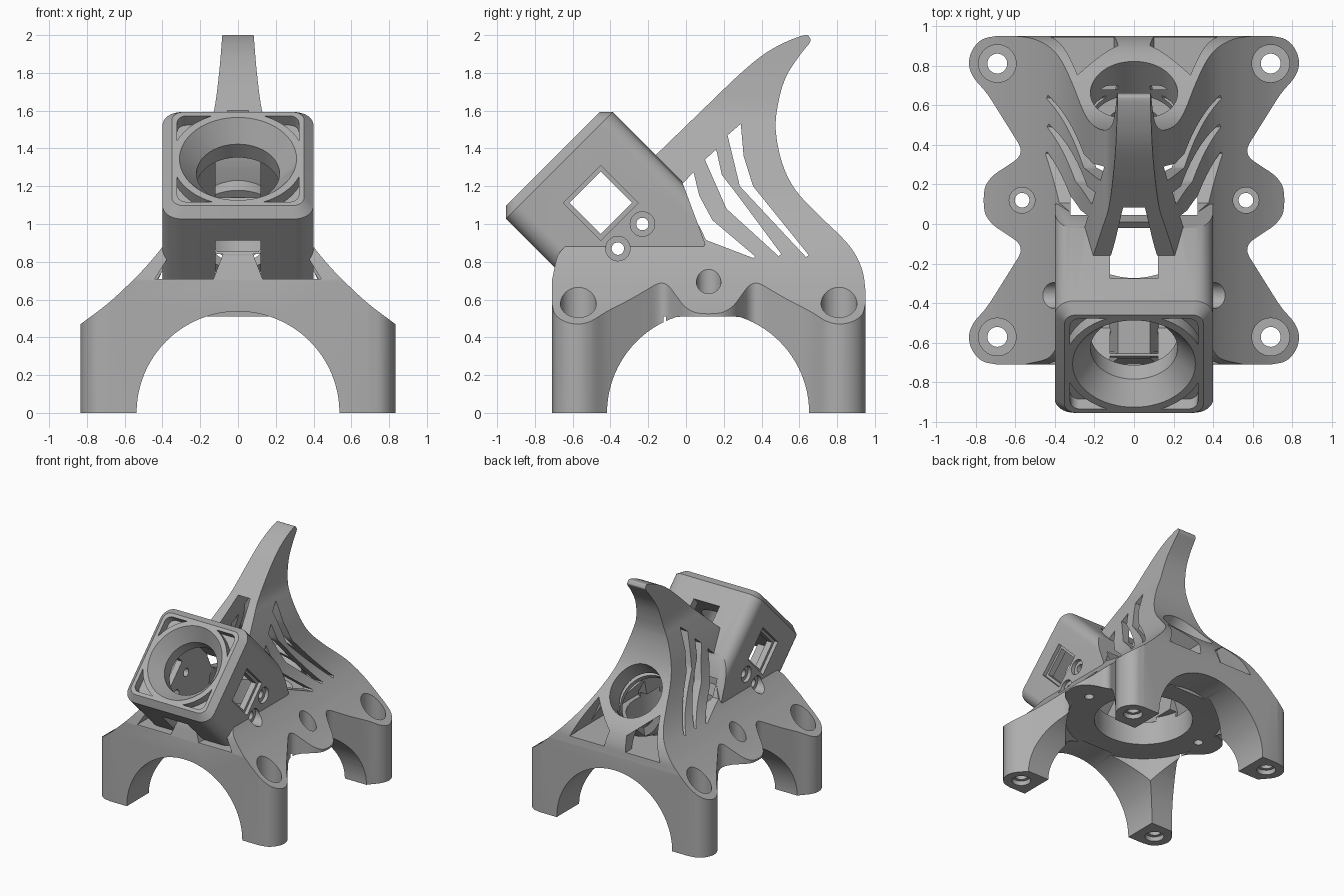
import bpy, bmesh
from math import pi, cos, sin
from mathutils import Matrix, Vector

default = bpy.data.objects.get("Cube")
if default:
    bpy.data.objects.remove(default, do_unlink=True)

# Camera frame: local x = sideways, y = housing top, z = lens axis
TILT = Matrix.Rotation(pi / 4, 4, 'X')
AXIS_V = 0.452
FLAT = Matrix.Identity(4)


def finish(name, bm, matrix):
    bmesh.ops.recalc_face_normals(bm, faces=bm.faces)
    bm.transform(matrix)
    mesh = bpy.data.meshes.new(name)
    bm.to_mesh(mesh)
    bm.free()
    obj = bpy.data.objects.new(name, mesh)
    bpy.context.collection.objects.link(obj)
    return obj


def loft(name, sections, place, matrix=FLAT):
    """Skin a stack of (2D loop, height) sections and cap both ends."""
    bm = bmesh.new()
    rings = [[bm.verts.new(place(a, b, h)) for a, b in loop] for loop, h in sections]
    n = len(rings[0])
    for low, high in zip(rings, rings[1:]):
        for i in range(n):
            j = (i + 1) % n
            bm.faces.new((low[i], low[j], high[j], high[i]))
    bm.faces.new(rings[0])
    bm.faces.new(rings[-1])
    return finish(name, bm, matrix)


PLACE = {'X': lambda a, b, h: (h, a, b),
         'Y': lambda a, b, h: (a, h, b),
         'Z': lambda a, b, h: (a, b, h)}


def prism(name, loop, lo, hi, axis, matrix=FLAT):
    return loft(name, [(loop, lo), (loop, hi)], PLACE[axis], matrix)


def circle(r, a=0, b=0, n=64):
    return [(a + r * cos(2 * pi * i / n), b + r * sin(2 * pi * i / n)) for i in range(n)]


def rounded(half, r, b=0, n=8):
    """Rounded square centred on (0, b)."""
    loop = []
    for k, (sx, sy) in enumerate(((1, 1), (-1, 1), (-1, -1), (1, -1))):
        for i in range(n + 1):
            t = (k + i / n) * pi / 2
            loop.append((sx * (half - r) + r * cos(t), b + sy * (half - r) + r * sin(t)))
    return loop


def rect(a0, a1, b0, b1):
    return [(a0, b0), (a1, b0), (a1, b1), (a0, b1)]


def spline(pts, steps=5):
    """Smooth curve through the points."""
    p = [Vector(q) for q in pts]
    p = [2 * p[0] - p[1]] + p + [2 * p[-1] - p[-2]]
    out = []
    for a, b, c, d in zip(p, p[1:], p[2:], p[3:]):
        for i in range(steps):
            t = i / steps
            out.append(tuple(0.5 * (2 * b + (c - a) * t + (2 * a - 5 * b + 4 * c - d) * t * t
                                    + (3 * b - a - 3 * c + d) * t ** 3)))
    return out + [tuple(pts[-1])]


def mirrored(pts):
    return pts + [(-x, z) for x, z in reversed(pts)]


def combine(target, tool, op='DIFFERENCE'):
    mod = target.modifiers.new("combine", 'BOOLEAN')
    mod.operation, mod.solver, mod.object = op, 'EXACT', tool
    bpy.context.view_layer.update()
    bpy.context.view_layer.objects.active = target
    bpy.ops.object.modifier_apply(modifier=mod.name)
    bpy.data.objects.remove(tool, do_unlink=True)


# Outer shell: side profile with the swept fin, front profile, plan outline
back = spline([(.95, .65), (.935, .75), (.89, .85), (.82, .935), (.70, 1.05), (.58, 1.18),
               (.51, 1.32), (.475, 1.5), (.49, 1.65), (.53, 1.78), (.6, 1.89), (.655, 1.96),
               (.655, 1.985), (.63, 2), (.52, 1.96), (.4, 1.89), (.27, 1.78), (.15, 1.665)])
nose = [(.1, .89)] + spline([(-.63, .89), (-.68, .83), (-.71, .7)])
side = [(.95, 0)] + back + [(-.16, 1.365), (0, 1.2)] + nose + [(-.71, 0)]
body = prism("canopy_body", side, -1, 1, 'X')

flank = spline([(.84, .465), (.7, .57), (.6, .66), (.5, .76), (.4, .88), (.33, 1), (.27, 1.15),
                (.21, 1.35), (.16, 1.5), (.125, 1.61), (.1, 1.8), (.083, 2)])
front = mirrored([(.84, -.1)] + flank + [(.08, 2.1)])
combine(body, prism("front_shape", front, -2, 2, 'Y'), 'INTERSECT')

edge = spline([(.69, .95), (.765, .932), (.815, .88), (.833, .81), (.81, .74), (.74, .655),
               (.66, .53), (.61, .45), (.58, .4), (.572, .365), (.59, .33), (.645, .29), (.71, .245),
               (.75, .19), (.76, .12)])
edge += [(x, .24 - y) for x, y in reversed(edge[:-1])]
combine(body, prism("plan_shape", mirrored(edge), -1, 3, 'Z'), 'INTERSECT')

# Hollow above the deck, leaving a collar for the rear port
inner = spline([(.425, .71), (.32, .88), (.25, 1.02), (.19, 1.2), (.115, 1.37), (.055, 1.6)])
hollow = prism("hollow", mirrored(inner), -1.5, 1.5, 'Y')
inner_back = spline([(.87, .7), (.82, .78), (.72, .88), (.6, 1), (.48, 1.12), (.4, 1.3), (.36, 1.5), (.3, 1.7)])
combine(hollow, prism("hollow_side", inner_back + [(-.64, 1.7), (-.64, .7)], -1, 1, 'X'), 'INTERSECT')
combine(hollow, prism("collar", circle(.27, 0, .3), 1, 1.6, 'Y', TILT))
combine(body, hollow)
combine(body, prism("rear_port", circle(.22, 0, .3), .8, 1.7, 'Y', TILT))

# Leg arches, and the round flat-topped bay under the deck
end_arch = circle(.537, 0, 0, 96)
combine(body, prism("front_arch", end_arch, -2, -.45, 'Y'))
combine(body, prism("rear_arch", end_arch, .68, 2, 'Y'))
combine(body, prism("middle_arch", [(x, min(z, .51)) for x, z in end_arch], -.5, .7, 'Y'))
side_arch = [(y, min(z, .51)) for y, z in circle(.535, .117, 0, 96)]
combine(body, prism("side_arch", side_arch, -2, 2, 'X'))
combine(body, prism("under_bay", circle(.62, 0, .117, 96), -1, .51, 'Z'))

# Chevron cooling slots through the fin
slots = [[(-.03, 1.2), (.04, 1.275), (.07, 1.15), (.14, 1.02), (.365, .83), (.355, .82), (.106, .915)],
         [(.1, 1.34), (.16, 1.395), (.19, 1.26), (.275, 1.15), (.505, .84), (.49, .83), (.215, 1.08)],
         [(.22, 1.47), (.29, 1.53), (.305, 1.36), (.355, 1.2), (.65, .835), (.635, .825), (.285, 1.2)]]
for slot in slots:
    combine(body, prism("slot", slot, -1, 1, 'X'))

# Windows in the end walls, and screw holes
for s in (1, -1):
    rear = [(.1, .71), (.42, .71), (.285, 1), (.08, .83)]
    nose_window = [(.13, .71), (.44, .71), (.36, .84), (.08, .84)]
    combine(body, prism("rear_window", [(s * x, z) for x, z in rear], .68, 1.2, 'Y'))
    combine(body, prism("nose_window", [(s * x, z) for x, z in nose_window], -1, -.5, 'Y'))
    for y in (.81, -.57):
        combine(body, prism("screw", circle(.05, s * .69, y, 32), -1, 2, 'Z'))
        combine(body, prism("screw_head", circle(.095, s * .69, y, 40), .2, 2, 'Z'))
        combine(body, prism("foot_recess", circle(.075, s * .69, y, 40), -1, .04, 'Z'))
    combine(body, prism("ear_screw", circle(.037, s * .565, .12, 32), -1, 2, 'Z'))
    combine(body, prism("ear_head", circle(.065, s * .565, .12, 32), .575, 2, 'Z'))

# Tilted camera housing with chamfered face, lens cone and corner pockets
FACE = 1.45
housing = loft("camera_housing", [(rounded(.4, .1, AXIS_V), .3), (rounded(.4, .1, AXIS_V), FACE - .05),
                                  (rounded(.35, .06, AXIS_V), FACE)], PLACE['Z'], TILT)
trim = [(-1.3, .7), (.05, .7), (.1, .9), (-.02, 1.222), (-.4, 2), (-1.3, 2)]
combine(housing, prism("housing_trim", trim, -1, 1, 'X'), 'INTERSECT')
pockets = prism("corner_pockets", rounded(.322, .05, AXIS_V), FACE - .07, 2, 'Z', TILT)
combine(pockets, prism("lens_rim", circle(.35, 0, AXIS_V), 1, 2.2, 'Z', TILT))
combine(housing, pockets)
lens_hole = loft("lens_hole", [(circle(.22, 0, AXIS_V), 1), (circle(.22, 0, AXIS_V), FACE - .11),
                               (circle(.31, 0, AXIS_V), FACE), (circle(.31, 0, AXIS_V), 1.6)],
                 PLACE['Z'], TILT)
combine(housing, lens_hole)
combine(housing, prism("top_notch", rect(-.12, .12, .7, 1), .8, 1.24, 'Z', TILT))
combine(housing, prism("bottom_notch", rect(-.12, .12, -.1, .2), .9, 1.24, 'Z', TILT))
combine(housing, prism("side_window", rect(.35, .584, .988, 1.222), -1, 1, 'X', TILT))

# Join, clear the camera bay down to the deck, open the deck, brace the nose
combine(body, housing, 'UNION')
bay = [(-.783, .97), (-.331, 1.423), (.14, .952), (.14, .712), (-.525, .712)]
combine(body, prism("camera_bay", bay, -.32, .32, 'X'))
combine(body, prism("deck_opening", circle(.39, 0, .117), -1, .75, 'Z'))
strut = mirrored([(.13, .69), (.08, .84)])
combine(body, prism("nose_strut", strut, -.68, -.45, 'Y'), 'UNION')

# Side screws and window recesses of the housing
for v in (.36, .544):
    combine(body, prism("camera_screw", circle(.033, v, .87, 32), -1, 1, 'X', TILT))
for s in (1, -1):
    lo, hi = sorted((s * .37, s * .7))
    combine(body, prism("window_recess", rect(.327, .607, .965, 1.245), lo, hi, 'X', TILT))
    for v in (.36, .544):
        combine(body, prism("camera_screw_head", circle(.065, v, .87, 32), lo, hi, 'X', TILT))

# Single grey plastic
grey = bpy.data.materials.new("grey_plastic")
grey.use_nodes = True
colour = (.42, .42, .42, 1)
grey.diffuse_color = colour
grey.node_tree.nodes["Principled BSDF"].inputs["Base Color"].default_value = colour
body.data.materials.clear()
body.data.materials.append(grey)
for poly in body.data.polygons:
    poly.material_index = 0

bpy.ops.object.select_all(action='DESELECT')
body.select_set(True)
bpy.context.view_layer.objects.active = body
bpy.ops.object.shade_smooth_by_angle(angle=pi / 6)
